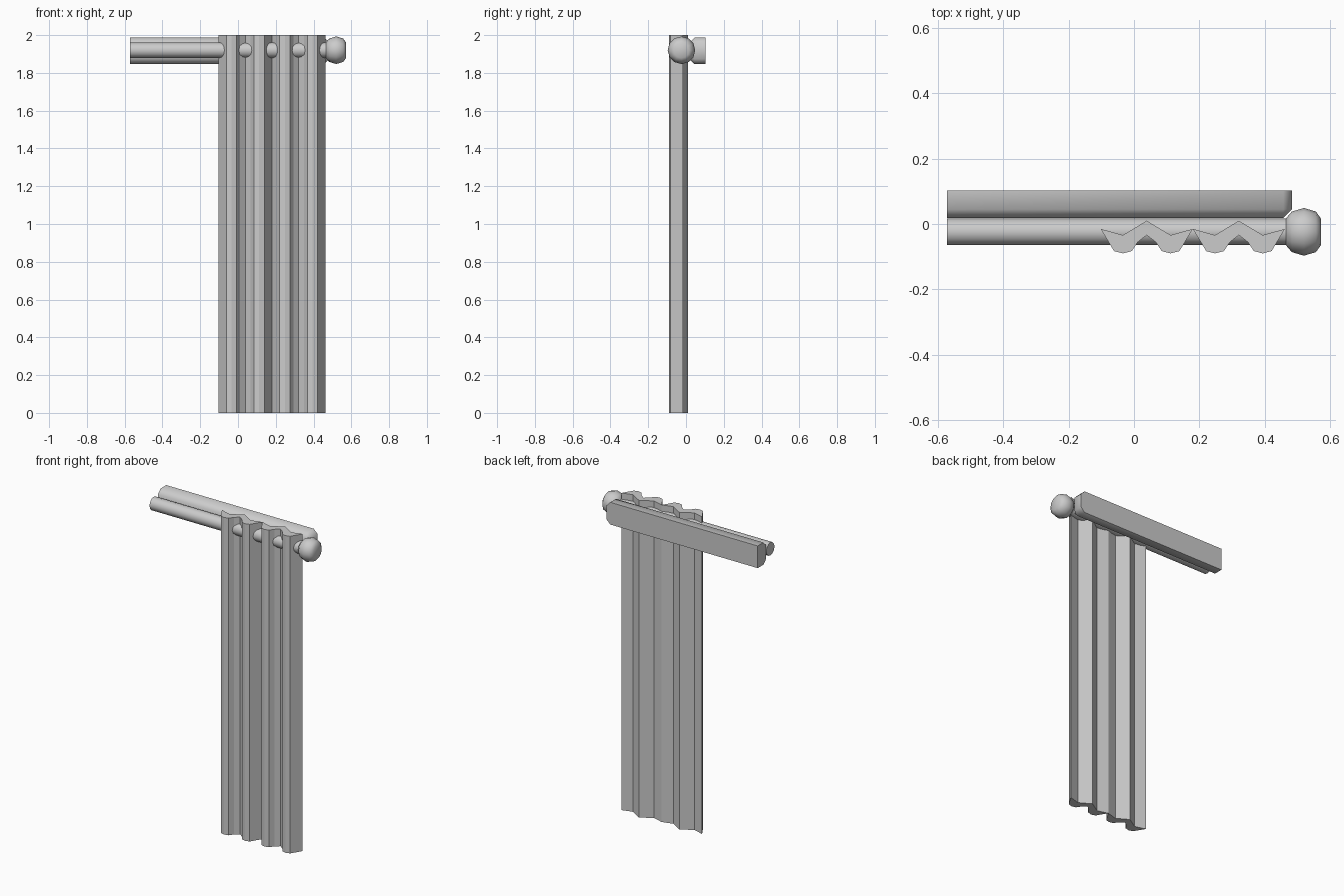
import bpy, bmesh, math
from mathutils import Matrix, Vector

cube = bpy.data.objects.get("Cube")
if cube:
    bpy.data.objects.remove(cube, do_unlink=True)

grey = bpy.data.materials.new("plain_grey")
grey.use_nodes = True
grey.diffuse_color = (0.6, 0.6, 0.6, 1)
grey.node_tree.nodes["Principled BSDF"].inputs["Base Color"].default_value = (0.6, 0.6, 0.6, 1)

ROD_Y, ROD_Z = -0.024, 1.92
LEFT_END = -0.572


def finish(name, bm, smooth_angle=None):
    bmesh.ops.recalc_face_normals(bm, faces=bm.faces)
    mesh = bpy.data.meshes.new(name)
    bm.to_mesh(mesh)
    bm.free()
    obj = bpy.data.objects.new(name, mesh)
    bpy.context.collection.objects.link(obj)
    mesh.materials.append(grey)
    if smooth_angle:
        bpy.ops.object.select_all(action='DESELECT')
        obj.select_set(True)
        bpy.context.view_layer.objects.active = obj
        bpy.ops.object.shade_smooth_by_angle(angle=math.radians(smooth_angle))
    return obj


def turned(name, profile, sides=12):
    """Closed solid of (x, radius) rings around the rod axis."""
    bm = bmesh.new()
    rings = []
    for x, r in profile:
        angles = [2 * math.pi * i / sides for i in range(sides)]
        rings.append([bm.verts.new((x, ROD_Y + r * math.cos(a), ROD_Z + r * math.sin(a)))
                      for a in angles])
    for a, b in zip(rings, rings[1:]):
        for i in range(sides):
            j = (i + 1) % sides
            bm.faces.new((a[i], a[j], b[j], b[i]))
    bm.faces.new(rings[0])
    bm.faces.new(rings[-1])
    return finish(name, bm, 50)


# Rod and its ball end
turned("curtain_rod", [(LEFT_END, 0.041), (0.48, 0.041)])
turned("rod_finial", [(0.465, 0.041), (0.483, 0.062), (0.52, 0.073),
                      (0.557, 0.062), (0.572, 0.041)])

# Wall rail, chamfered on the front and at the finial end
bm = bmesh.new()
size = Vector((1.056, 0.084, 0.14))
centre = Vector((LEFT_END + size.x / 2, 0.06, 1.917))
bmesh.ops.create_cube(bm, size=1, matrix=Matrix.Translation(centre) @ Matrix.Diagonal(size.to_4d()))
edges = [e for e in bm.edges
         if not all(v.co.y > centre.y for v in e.verts)
         and not all(v.co.x < centre.x for v in e.verts)]
bmesh.ops.bevel(bm, geom=edges, offset=0.027, segments=1, affect='EDGES')
finish("wall_rail", bm, 50)

# Curtain: two pleated sections, each mirrored about its middle fold
front = [(-0.141, -0.015), (-0.1, -0.083), (-0.073, -0.09), (-0.046, -0.083),
         (-0.028, -0.056), (0, -0.034)]
back = [(0, 0.01), (-0.073, -0.034)]
outline = front + [(-x, y) for x, y in reversed(front[:-1])]
outline += [(-x, y) for x, y in reversed(back)] + back[1:]
bm = bmesh.new()
for middle in (0.039, 0.321):
    base = bm.faces.new([bm.verts.new((middle + x, y, 0)) for x, y in outline])
    top = bmesh.ops.extrude_face_region(bm, geom=[base], use_keep_orig=True)
    bmesh.ops.translate(bm, vec=(0, 0, 2),
                        verts=[v for v in top["geom"] if isinstance(v, bmesh.types.BMVert)])
finish("pleated_curtain", bm)
